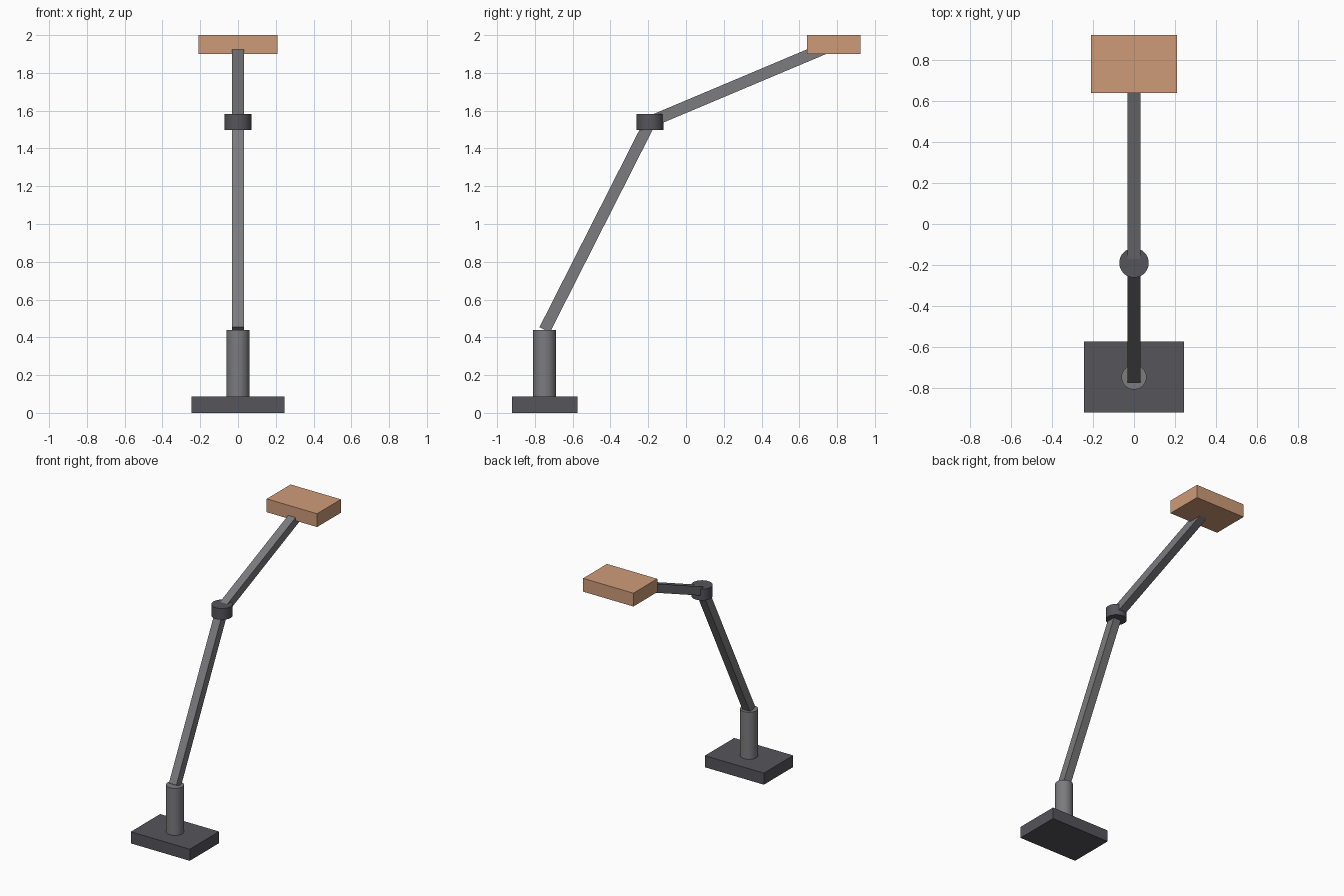
import bpy
from mathutils import Vector

if "Cube" in bpy.data.objects:
    bpy.data.objects.remove(bpy.data.objects["Cube"])


def material(name, rgb):
    m = bpy.data.materials.new(name)
    m.diffuse_color = (*rgb, 1)
    m.use_nodes = True
    m.node_tree.nodes["Principled BSDF"].inputs["Base Color"].default_value = m.diffuse_color
    return m


DARK = material("dark_metal", (0.09, 0.09, 0.105))
GREY = material("grey_metal", (0.2, 0.2, 0.21))
TAN = material("tan", (0.62, 0.33, 0.19))


def finish(name, mat):
    ob = bpy.context.object
    ob.name = name
    ob.data.materials.append(mat)
    return ob


def box(name, centre, size, mat):
    bpy.ops.mesh.primitive_cube_add(size=1, location=centre)
    bpy.context.object.scale = size
    bpy.ops.object.transform_apply(location=False, rotation=False, scale=True)
    return finish(name, mat)


def cylinder(name, y, radius, z0, z1, mat):
    bpy.ops.mesh.primitive_cylinder_add(vertices=32, radius=radius, depth=z1 - z0,
                                        location=(0, y, (z0 + z1) / 2))
    bpy.ops.object.shade_smooth_by_angle()
    return finish(name, mat)


def bar(name, start, end, width, mat):
    # square bar running between two joints
    a, b = Vector(start), Vector(end)
    ob = box(name, (a + b) / 2, (width, width, (b - a).length), mat)
    ob.rotation_euler = (b - a).to_track_quat('Z', 'Y').to_euler()
    return ob


shoulder = (0, -0.748, 0.44)
elbow = (0, -0.19, 1.541)
head = (0, 0.781, 1.95)

# Foot and post
box("base_plate", (0, shoulder[1], 0.0435), (0.49, 0.348, 0.087), DARK)
cylinder("post", shoulder[1], 0.061, 0.087, 0.44, GREY)

# Two arms meeting at the elbow
bar("lower_arm", shoulder, elbow, 0.062, GREY)
cylinder("elbow_joint", elbow[1], 0.072, 1.498, 1.583, DARK)
bar("upper_arm", elbow, head, 0.062, GREY)

# Head block
box("head", head, (0.418, 0.283, 0.1), TAN)
